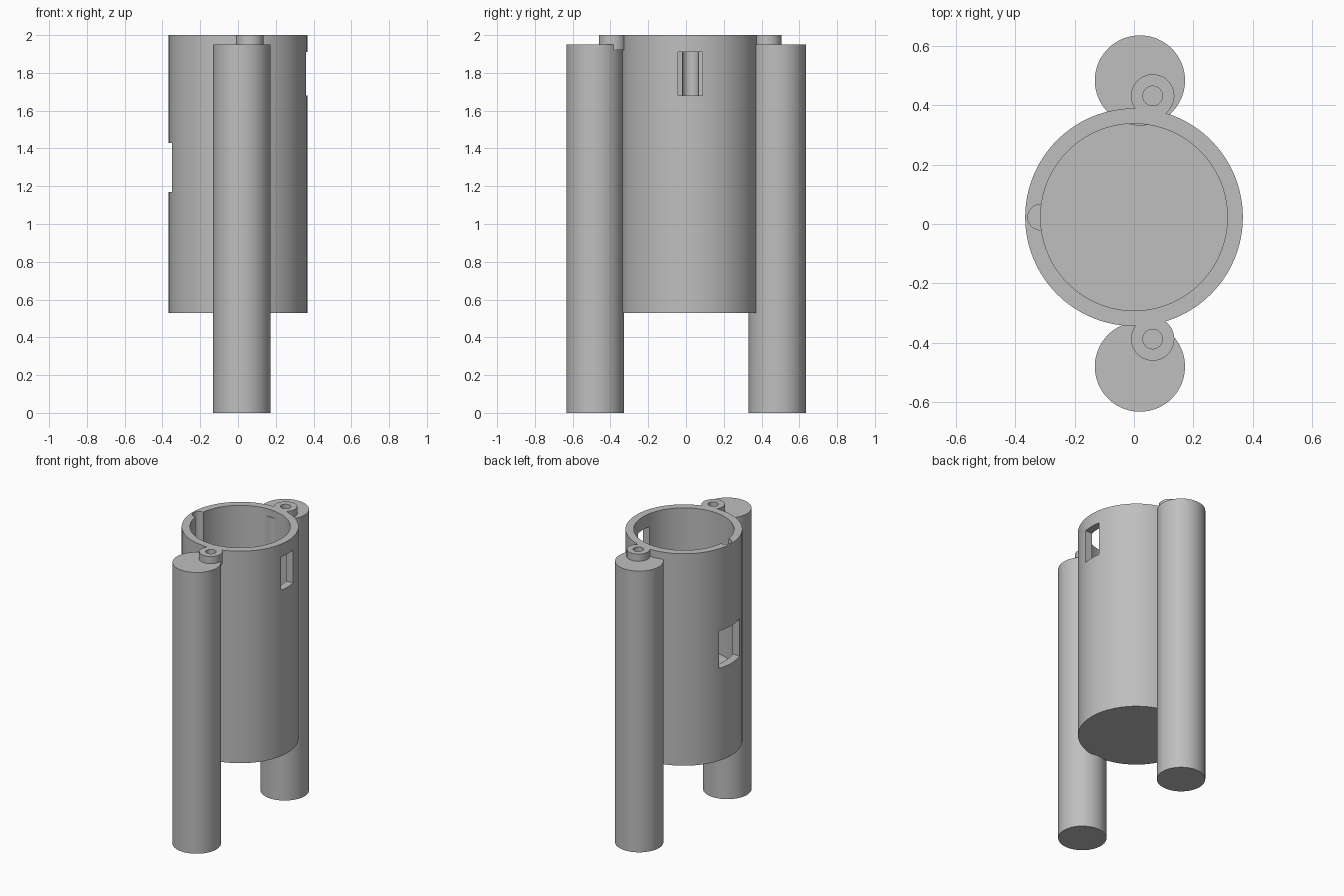
import bpy
import math

if "Cube" in bpy.data.objects:
    bpy.data.objects.remove(bpy.data.objects["Cube"])

grey = bpy.data.materials.new("plain grey")
grey.diffuse_color = (0.52, 0.52, 0.52, 1)
grey.use_nodes = True
grey.node_tree.nodes["Principled BSDF"].inputs["Base Color"].default_value = grey.diffuse_color

CY = 0.023  # cup centre in y


def cylinder(name, x, y, r, z0, z1, sides=96):
    bpy.ops.mesh.primitive_cylinder_add(
        vertices=sides, radius=r, depth=z1 - z0, location=(x, y, (z0 + z1) / 2))
    ob = bpy.context.object
    ob.name = name
    ob.data.materials.append(grey)
    return ob


def block(name, x0, x1, y0, y1, z0, z1):
    bpy.ops.mesh.primitive_cube_add(
        size=1, location=((x0 + x1) / 2, (y0 + y1) / 2, (z0 + z1) / 2))
    ob = bpy.context.object
    ob.name = name
    ob.scale = (x1 - x0, y1 - y0, z1 - z0)
    bpy.ops.object.transform_apply(location=False, rotation=False, scale=True)
    ob.data.materials.append(grey)
    return ob


def combine(body, other, operation):
    mod = body.modifiers.new("join", 'BOOLEAN')
    mod.operation = operation
    mod.solver = 'EXACT'
    mod.object = other
    bpy.context.view_layer.objects.active = body
    bpy.ops.object.modifier_apply(modifier=mod.name)
    bpy.data.objects.remove(other)


# Cup body with its bore
body = cylinder("cup_holder", 0, CY, 0.367, 0.53, 2.0, 128)
combine(body, cylinder("bore", 0, CY, 0.315, 1.03, 2.1, 128), 'DIFFERENCE')

# Round groove down the inner left wall
combine(body, cylinder("groove", -0.315, CY, 0.043, 1.3, 2.1, 48), 'DIFFERENCE')

# Left window and upper right window
combine(body, block("left_window", -0.5, -0.2, CY - 0.112, CY + 0.112, 1.17, 1.43), 'DIFFERENCE')
combine(body, block("right_window", 0.2, 0.5, CY - 0.065, CY + 0.065, 1.68, 1.91), 'DIFFERENCE')

# Side posts and screw bosses
for post_y, boss_y in ((0.484, 0.432), (-0.481, -0.388)):
    combine(body, cylinder("post", 0.02, post_y, 0.152, 0, 1.95), 'UNION')
    combine(body, cylinder("boss", 0.063, boss_y, 0.073, 1.92, 2.0, 64), 'UNION')
    combine(body, cylinder("screw_hole", 0.063, boss_y, 0.033, 1.925, 2.1, 48), 'DIFFERENCE')

bpy.ops.object.select_all(action='DESELECT')
body.select_set(True)
bpy.context.view_layer.objects.active = body
bpy.ops.object.shade_smooth_by_angle(angle=math.radians(30))
